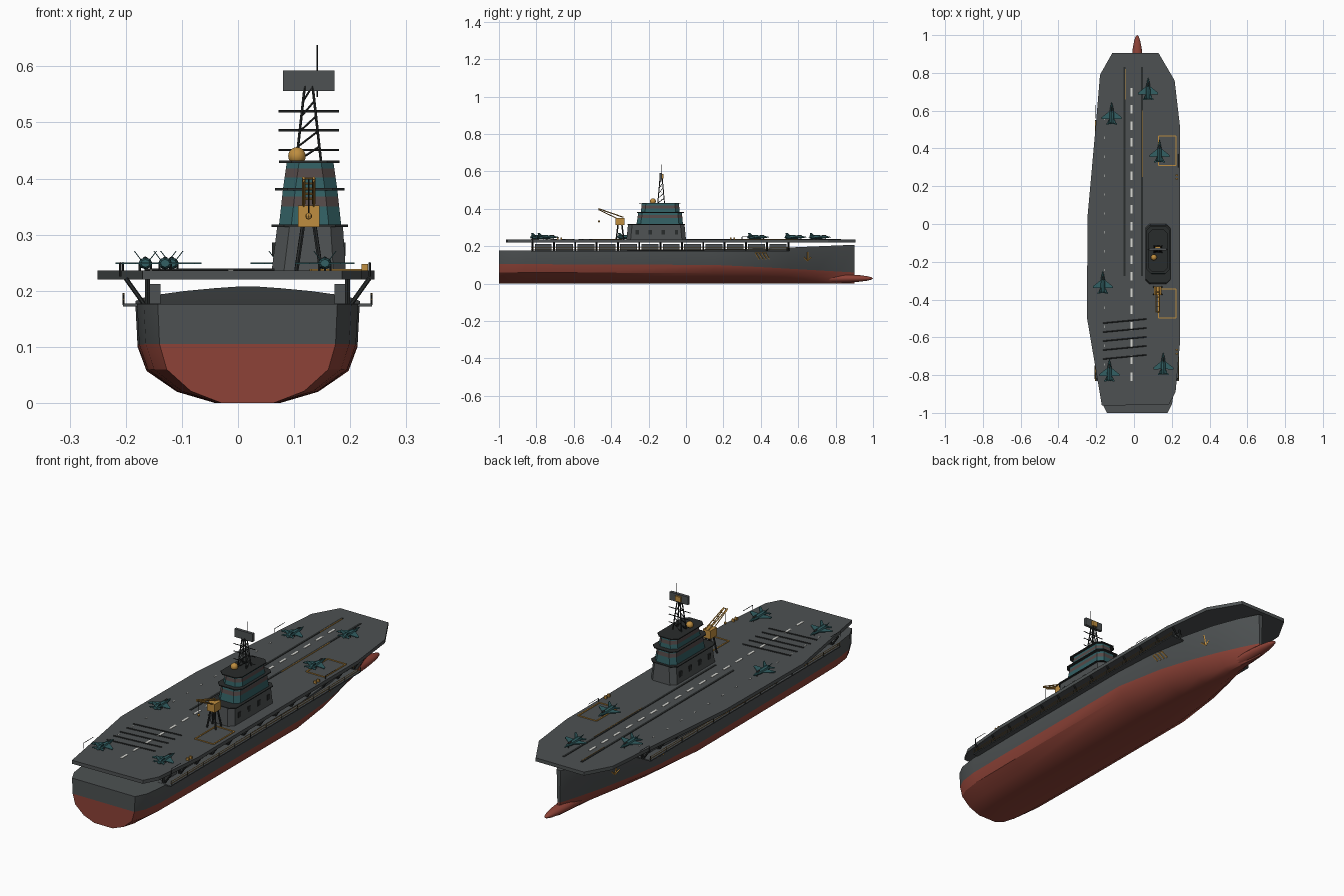
import bpy, bmesh, math
from mathutils import Vector, Matrix

cube = bpy.data.objects.get("Cube")
if cube:
    bpy.data.objects.remove(cube, do_unlink=True)


def material(name, rgb):
    m = bpy.data.materials.new(name)
    m.use_nodes = True
    m.diffuse_color = (*rgb, 1)
    bsdf = next(n for n in m.node_tree.nodes if n.type == 'BSDF_PRINCIPLED')
    bsdf.inputs["Base Color"].default_value = (*rgb, 1)
    return m


GREY = material("ship grey", (.075, .083, .085))
DARK = material("dark steel", (.022, .025, .025))
RED = material("hull red", (.27, .055, .038))
ORANGE = material("equipment orange", (.52, .27, .05))
TEAL = material("teal", (.032, .115, .125))
WHITE = material("marking white", (.7, .7, .66))
BAND = material("window band", (.09, .068, .066))
CX = .017   # hull centreline


def finish(name, bm, *mats, smooth=None):
    bmesh.ops.recalc_face_normals(bm, faces=bm.faces)
    mesh = bpy.data.meshes.new(name)
    bm.to_mesh(mesh)
    bm.free()
    for m in mats:
        mesh.materials.append(m)
    ob = bpy.data.objects.new(name, mesh)
    bpy.context.collection.objects.link(ob)
    if smooth:
        bpy.ops.object.select_all(action='DESELECT')
        ob.select_set(True)
        bpy.context.view_layer.objects.active = ob
        bpy.ops.object.shade_smooth_by_angle(angle=math.radians(smooth))
    return ob


def box(bm, x0, x1, y0, y1, z0, z1):
    mat = Matrix.Translation(((x0 + x1) / 2, (y0 + y1) / 2, (z0 + z1) / 2))
    bmesh.ops.create_cube(bm, size=1, matrix=mat @ Matrix.Diagonal((x1 - x0, y1 - y0, z1 - z0, 1)))


def rod(bm, a, b, r, sides=6):
    a, b = Vector(a), Vector(b)
    rot = (b - a).to_track_quat('Z', 'Y').to_matrix().to_4x4()
    bmesh.ops.create_cone(bm, cap_ends=True, segments=sides, radius1=r, radius2=r,
                          depth=(b - a).length, matrix=Matrix.Translation((a + b) / 2) @ rot)


def loft(bm, rings, mats=None):
    loops = [[bm.verts.new(p) for p in ring] for ring in rings]
    n = len(loops[0])
    for k, (a, b) in enumerate(zip(loops, loops[1:])):
        for i in range(n):
            f = bm.faces.new((a[i], a[(i + 1) % n], b[(i + 1) % n], b[i]))
            f.material_index = mats[k] if mats else 0
    bm.faces.new(loops[0])
    bm.faces.new(loops[-1])


def lerp_table(table, y):
    for (a, u), (b, v) in zip(table, table[1:]):
        if y <= b:
            return u + (v - u) * max(0, y - a) / (b - a)
    return table[-1][1]


# Hull: mirrored sections lofted from stern to bow, red below the waterline
BEAM = [(-1, .16), (-.95, .185), (-.86, .197), (-.6, .2), (.15, .2), (.4, .185), (.55, .158),
        (.7, .112), (.82, .058), (.9, .01)]
SHEER = [(-1, .176), (0, .178), (.45, .189), (.9, .208)]
WATER = [(-1, .105), (.2, .1), (.9, .06)]
FINE = [(-1, 1), (.2, 1), (.9, .45)]


def section(y):
    hw, w, f = lerp_table(BEAM, y), lerp_table(WATER, y), lerp_table(FINE, y)
    return [(hw * .29 * f, 0), (hw * .63 * f, w * .2), (hw * .9 * f, w * .57),
            (hw * .98 * (.4 + .6 * f), w), (hw, lerp_table(SHEER, y))]


def hull_x(y, z):
    return lerp_table([(h, x) for x, h in section(y)], z)


bm = bmesh.new()
stations = []
for y in [b[0] for b in BEAM]:
    stations.append([[bm.verts.new((CX + s * x, y, z)) for x, z in section(y)] for s in (-1, 1)])
for a, b in zip(stations, stations[1:]):
    for s in (0, 1):
        for i in range(4):
            f = bm.faces.new((a[s][i], a[s][i + 1], b[s][i + 1], b[s][i]))
            f.material_index = int(i < 3)
    for i in (0, 4):
        f = bm.faces.new((a[0][i], a[1][i], b[1][i], b[0][i]))
        f.material_index = int(i == 0)
for st in (stations[0], stations[-1]):
    for i in range(4):
        f = bm.faces.new((st[0][i], st[1][i], st[1][i + 1], st[0][i + 1]))
        f.material_index = int(i < 3)
finish("hull", bm, GREY, RED, smooth=28)

bm = bmesh.new()
bmesh.ops.create_uvsphere(bm, u_segments=16, v_segments=12, radius=1,
                          matrix=Matrix.Translation((CX, .75, .028)) @ Matrix.Diagonal((.034, .25, .025, 1))
                          @ Matrix.Rotation(math.pi / 2, 4, 'X'))
finish("bow_bulb", bm, RED, smooth=40)

# Flight deck
OUTLINE = [(-.17, -.962), (.185, -.955), (.22, -.89), (.243, -.635), (.243, .52), (.215, .76),
           (.13, .905), (-.115, .905), (-.18, .79), (-.2, .55), (-.245, .05), (-.25, -.49)]
bm = bmesh.new()
loft(bm, [[(x, y, z) for x, y in OUTLINE] for z in (.22, .236)])
finish("flight_deck", bm, GREY)

# Gallery between hull and deck: lockers, posts, braces, catwalks and rails
lockers, frame, walk, rail = (bmesh.new() for _ in range(4))
for s in (-1, 1):
    def X(v):
        return CX + s * v
    box(walk, *sorted((X(.155), X(.222))), -.83, .55, .172, .177)
    for z in (.185, .194):
        rod(rail, (X(.221), -.83, z), (X(.221), .55, z), .0015, 4)
    for i in range(13):
        y = -.82 + i * .114
        rod(frame, (X(.178), y, .175), (X(.178), y, .222), .005)
        rod(frame, (X(.185), y, .177), (X(.217), y, .222), .004)
        rod(frame, (X(.221), y, .175), (X(.221), y, .196), .002, 4)
        if i < 12:
            box(lockers, *sorted((X(.155), X(.174))), y + .012, y + .102, .177, .212)
finish("gallery_lockers", lockers, GREY)
finish("gallery_posts", frame, DARK)
finish("catwalks", walk, GREY)
finish("catwalk_rails", rail, ORANGE)

# Orange hull fittings: slanted boat ladders and bow anchors
bm = bmesh.new()
for s in (-1, 1):
    def on_hull(y, z):
        return (CX + s * (hull_x(y, z) + .001), y, z)
    for i in range(4):
        y = .37 + i * .018
        rod(bm, on_hull(y, .165), on_hull(y + .022, .13), .003, 4)
    rod(bm, on_hull(.37, .165), on_hull(.43, .165), .002, 4)
    rod(bm, on_hull(.65, .17), on_hull(.65, .125), .004, 4)
    for d in (-.02, .02):
        rod(bm, on_hull(.65, .122), on_hull(.65 + d, .14), .003, 4)
finish("hull_fittings", bm, ORANGE)

# Deck markings
D = .236
bm = bmesh.new()
for i in range(18):
    y = -.83 + i * .0885
    box(bm, -.018, -.008, y, y + .045, D, D + .0015)
for i in range(14):
    y = -.75 + i * .1
    box(bm, -.157, -.153, y, y + .012, D, D + .0015)
finish("centre_line", bm, WHITE)

bm = bmesh.new()
for x in (-.05, .042):
    box(bm, x - .005, x + .005, -.275, .83, D, D + .002)
finish("catapult_tracks", bm, DARK)
bm = bmesh.new()
for x, y0, y1 in ((-.05, .66, .82), (.042, .25, .6)):
    box(bm, x + .003, x + .006, y0, y1, D, D + .003)
finish("catapult_edges", bm, ORANGE)
bm = bmesh.new()
for i in range(5):
    y = -.525 - i * .0475
    rod(bm, (-.165, y, D + .001), (.065, y + .022, D + .001), .003, 4)
finish("arrest_wires", bm, DARK)

bm = bmesh.new()
for y0, y1 in ((.31, .465), (-.497, -.345)):
    for x in (.13, .223):
        box(bm, x - .003, x + .003, y0, y1, D, D + .003)
    for y in (y0, y1):
        box(bm, .13, .223, y - .003, y + .003, D, D + .003)
for y in (.235, .255, -.67, -.69):
    box(bm, .22, .232, y, y + .008, D, D + .012)
finish("lift_outlines", bm, ORANGE)

# Whip aerials on the deck edge
bm = bmesh.new()
for x, y in ((.235, -.82), (.235, .3), (-.205, .56), (-.21, -.82)):
    rod(bm, (x, y, .225), (x, y, .25), .002, 4)
    rod(bm, (x, y, .25), (x, y + .07, .25), .0015, 4)
finish("deck_edge_aerials", bm, DARK)


# Island: chamfered tiers with window bands and ledges
def octagon(x0, x1, y0, y1, z, c=.022):
    return [(x0 + c, y0, z), (x1 - c, y0, z), (x1, y0 + c, z), (x1, y1 - c, z),
            (x1 - c, y1, z), (x0 + c, y1, z), (x0, y1 - c, z), (x0, y0 + c, z)]


def tier(name, lower, upper, heights, mats, *colours):
    bm = bmesh.new()
    z0, z1 = heights[0], heights[-1]
    rings = [octagon(*[a + (b - a) * (z - z0) / (z1 - z0) for a, b in zip(lower, upper)], z) for z in heights]
    loft(bm, rings, mats)
    return finish(name, bm, *colours)


tier("island_base", (.06, .192, -.318, 0), (.07, .187, -.31, -.008), (.236, .316), (0,), GREY)
tier("island_bridge", (.073, .184, -.265, -.016), (.08, .177, -.255, -.022), (.316, .35, .368, .38),
     (0, 1, 0), TEAL, BAND)
tier("island_top", (.08, .177, -.242, -.033), (.087, .17, -.236, -.038), (.38, .402, .418, .43),
     (0, 1, 0), TEAL, BAND)
for name, e, z in (("lower_ledge", (.06, .196, -.312, -.005), .314), ("middle_ledge", (.066, .19, -.262, -.01), .379),
                   ("roof_ledge", (.073, .181, -.252, -.03), .428)):
    tier(name, e, e, (z, z + .004), (0,), DARK)
bm = bmesh.new()
for y in (-.27, -.2, -.13, -.06):
    for x in (.064, .189):
        box(bm, x - .003, x + .003, y, y + .018, .262, .286)
finish("island_doors", bm, DARK)

bm = bmesh.new()
bmesh.ops.create_uvsphere(bm, u_segments=14, v_segments=10, radius=.016, matrix=Matrix.Translation((.105, -.177, .44)))
finish("radar_dome", bm, ORANGE, smooth=40)

# Lattice mast with yards, radar panel and whip
bm = bmesh.new()
MY = -.133


def leg(i, j, t):
    return Vector((.126 + i * (.022 - .015 * t), MY + j * (.018 - .012 * t), .43 + .135 * t))


for i in (-1, 1):
    for j in (-1, 1):
        rod(bm, leg(i, j, 0), leg(i, j, 1), .0025)
for k in range(5):
    for j in (-1, 1):
        rod(bm, leg(-1, j, k / 5), leg(1, j, (k + 1) / 5), .0018, 4)
        rod(bm, leg(j, -1, k / 5), leg(j, 1, (k + 1) / 5), .0018, 4)
for z in (.451, .486, .52):
    rod(bm, (.072, MY, z), (.18, MY, z), .002)
rod(bm, (.141, MY, .545), (.141, MY, .638), .0012, 4)
finish("mast", bm, DARK)
bm = bmesh.new()
box(bm, .08, .172, MY - .008, MY + .006, .556, .593)
finish("radar_panel", bm, GREY)
bm = bmesh.new()
box(bm, .112, .14, MY + .006, MY + .014, .562, .586)
finish("radar_feed", bm, ORANGE)

# Deck crane
bm = bmesh.new()
for i in (-1, 1):
    for j in (-1, 1):
        rod(bm, (.126 + i * .022, -.353 + j * .02, D), (.126 + i * .01, -.353 + j * .01, .318), .004)
rod(bm, (.126, -.465, .4), (.126, -.465, .335), .001, 4)
finish("crane_legs", bm, DARK)
bm = bmesh.new()
box(bm, .107, .145, -.376, -.33, .314, .352)
for x in (.117, .135):
    rod(bm, (x, -.335, .355), (x, -.468, .401), .003, 4)
    rod(bm, (x, -.372, .35), (x, -.468, .396), .0025, 4)
for k in range(5):
    y, z = -.36 - k * .026, .364 + k * .009
    rod(bm, (.117, y, z), (.135, y, z), .002, 4)
bmesh.ops.create_uvsphere(bm, u_segments=8, v_segments=6, radius=.006, matrix=Matrix.Translation((.126, -.465, .333)))
finish("crane_cab_and_jib", bm, ORANGE)

# Jets: lofted body, swept wings, tailplanes, canted fins; one mesh reused
bm = bmesh.new()
BODY = [(-.056, .008), (-.045, .012), (-.01, .0125), (.02, .01), (.045, .005), (.06, .001)]
loft(bm, [[(r * math.cos(a * math.pi / 4), y, r * .85 * math.sin(a * math.pi / 4)) for a in range(8)] for y, r in BODY])
for s in (-1, 1):
    for plan in (((0, .022), (.053, -.02), (.053, -.03), (0, -.028)), ((0, -.036), (.028, -.052), (.028, -.06), (0, -.054))):
        loft(bm, [[(s * x, y, z) for x, y in plan] for z in (-.0015, .0015)])
    fin = ((.007, -.025, .005), (.02, -.042, .022), (.02, -.053, .022), (.007, -.05, .005))
    loft(bm, [[(s * x + d, y, z) for x, y, z in fin] for d in (-.001, .001)])
jet = finish("jet_1", bm, TEAL, DARK)
canopy = bmesh.new()
bmesh.ops.create_uvsphere(canopy, u_segments=8, v_segments=6, radius=1,
                          matrix=Matrix.Translation((0, .022, .007)) @ Matrix.Diagonal((.005, .014, .005, 1)))
glass = finish("jet_canopy_1", canopy, DARK)
wheels = bmesh.new()
for x, y in ((0, .03), (-.01, -.02), (.01, -.02)):
    rod(wheels, (x, y, -.013), (x, y, 0), .002, 4)
gear = finish("jet_gear_1", wheels, DARK)
SPOTS = [(-.118, .585), (.075, .715), (.135, .385), (-.165, -.31), (-.13, -.775), (.155, -.74)]
for n, (x, y) in enumerate(SPOTS, 1):
    for part in (jet, glass, gear):
        ob = part
        if n > 1:
            ob = bpy.data.objects.new(part.name[:-1] + str(n), part.data)
            bpy.context.collection.objects.link(ob)
        ob.location = (x, y, .249)
